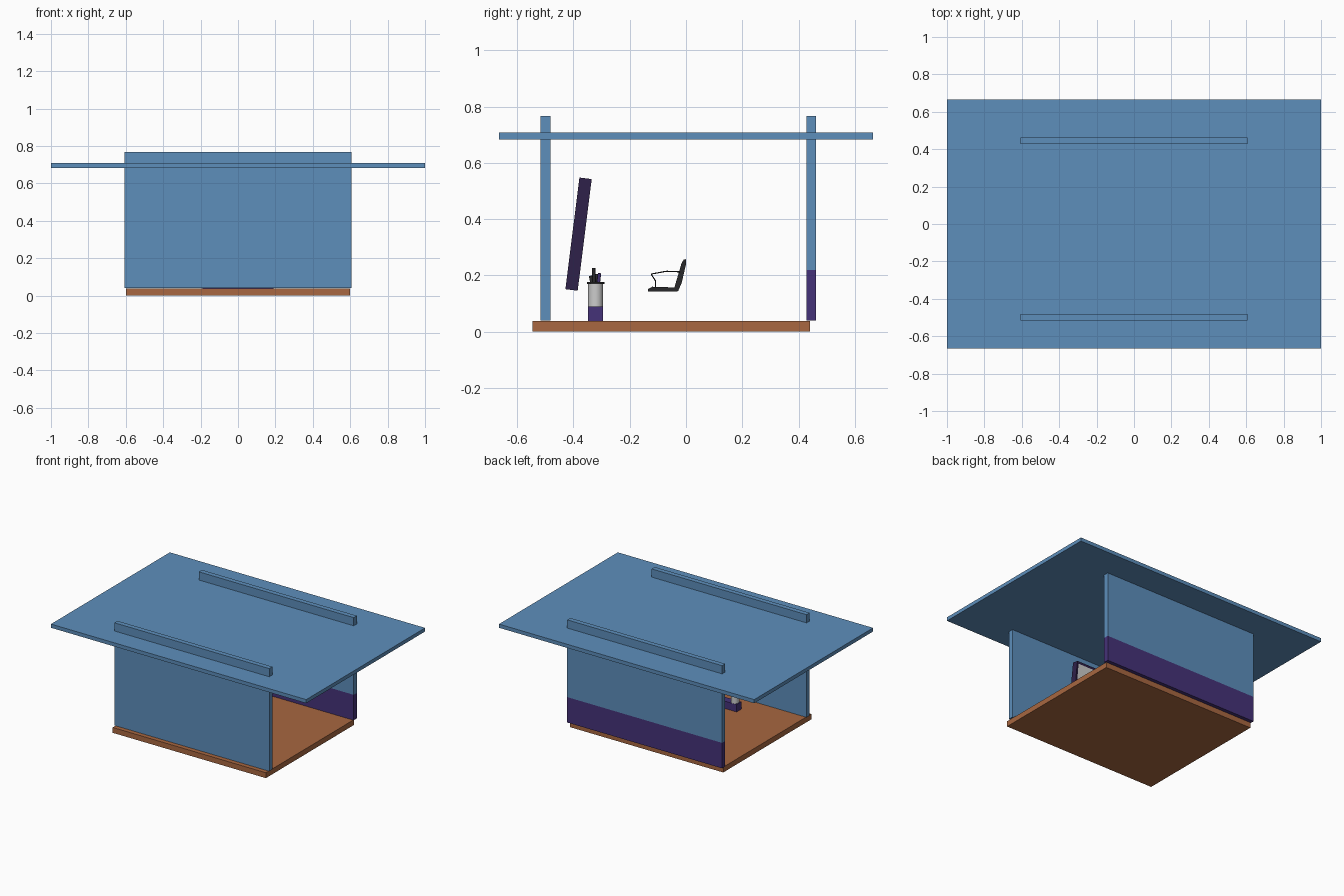
import bpy, bmesh, math
from mathutils import Vector, Matrix

if "Cube" in bpy.data.objects:
    bpy.data.objects.remove(bpy.data.objects["Cube"])


def mat(name, r, g, b):
    m = bpy.data.materials.new(name)
    m.diffuse_color = (r, g, b, 1)
    m.use_nodes = True
    m.node_tree.nodes["Principled BSDF"].inputs["Base Color"].default_value = m.diffuse_color
    return m


BLUE = mat("blue panel", 0.110, 0.272, 0.500)
BROWN = mat("brown wood", 0.392, 0.136, 0.052)
PURPLE = mat("purple", 0.060, 0.032, 0.190)
DARK_PURPLE = mat("dark purple", 0.028, 0.015, 0.068)
GREY = mat("light grey", 0.600, 0.600, 0.600)
BLACK = mat("black", 0.022, 0.022, 0.024)


def finish(name, bm, *mats):
    bmesh.ops.recalc_face_normals(bm, faces=bm.faces)
    me = bpy.data.meshes.new(name)
    bm.to_mesh(me)
    bm.free()
    for m in mats:
        me.materials.append(m)
    ob = bpy.data.objects.new(name, me)
    bpy.context.collection.objects.link(ob)
    return ob


def box_bm(lo, hi):
    bm = bmesh.new()
    bmesh.ops.create_cube(bm, size=1)
    lo, hi = Vector(lo), Vector(hi)
    for v in bm.verts:
        v.co = (lo + hi) / 2 + v.co * (hi - lo)
    return bm


def rod(name, a, b, r, m, sides=16):
    a, b = Vector(a), Vector(b)
    bm = bmesh.new()
    bmesh.ops.create_cone(bm, cap_ends=True, segments=sides, radius1=r, radius2=r,
                          depth=(b - a).length)
    turn = (b - a).to_track_quat('Z', 'Y').to_matrix().to_4x4()
    bmesh.ops.transform(bm, matrix=Matrix.Translation((a + b) / 2) @ turn, verts=bm.verts)
    for f in bm.faces:
        f.smooth = len(f.verts) == 4
    return finish(name, bm, m)


def slab(name, profile, x0, x1, m):
    """Extrude a (y, z) profile along x."""
    bm = bmesh.new()
    face = bm.faces.new([bm.verts.new((x0, y, z)) for y, z in profile])
    new = bmesh.ops.extrude_face_region(bm, geom=[face])["geom"]
    bmesh.ops.translate(bm, vec=(x1 - x0, 0, 0),
                        verts=[v for v in new if isinstance(v, bmesh.types.BMVert)])
    return finish(name, bm, m)


# Base board, top panel and front wall
finish("base_board", box_bm((-0.6, -0.545, 0), (0.6, 0.44, 0.038)), BROWN)
finish("top_panel", box_bm((-1, -0.665, 0.683), (1, 0.665, 0.709)), BLUE)
finish("front_wall", box_bm((-0.607, -0.517, 0.04), (0.607, -0.482, 0.767)), BLUE)

# Back wall, purple below a level cut
bm = box_bm((-0.607, 0.428, 0.04), (0.607, 0.463, 0.767))
bmesh.ops.bisect_plane(bm, geom=bm.verts[:] + bm.edges[:] + bm.faces[:],
                       plane_co=(0, 0, 0.22), plane_no=(0, 0, 1))
for f in bm.faces:
    f.material_index = int(f.calc_center_median().z < 0.21)
finish("back_wall", bm, BLUE, PURPLE)

# Tilted screen with a light inset face turned to the back
bm = box_bm((-0.19, -0.022, -0.2), (0.19, 0.022, 0.2))
bm.faces.ensure_lookup_table()
display = max(bm.faces, key=lambda f: f.calc_center_median().y)
bmesh.ops.inset_region(bm, faces=[display], thickness=0.02, depth=-0.003)
display.material_index = 1
screen = finish("screen", bm, DARK_PURPLE, GREY)
screen.location = (0, -0.382, 0.347)
screen.rotation_euler.x = -0.125

# Low purple plinth with a pen cup
finish("plinth", box_bm((-0.19, -0.348, 0.036), (0.19, -0.295, 0.09)), PURPLE)
cx, cy = -0.16, -0.3215
rod("pen_cup", (cx, cy, 0.09), (cx, cy, 0.17), 0.0265, GREY, 32)
rod("cup_rim", (cx, cy, 0.169), (cx, cy, 0.177), 0.031, BLACK, 32)
pens = [(-0.019, -0.018, 0.198, BLACK), (0.005, -0.007, 0.227, BLACK),
        (-0.008, 0.004, 0.205, BLACK), (0.012, 0.014, 0.208, PURPLE)]
for i, (dx, dy, top, m) in enumerate(pens):
    rod(f"pen_{i + 1}", (cx + dx * 0.7, cy + dy * 0.7, 0.17), (cx + dx, cy + dy, top), 0.006, m, 12)

# Small chair facing the screen
slab("chair_seat", [(-0.135, 0.143), (-0.03, 0.143), (-0.025, 0.155), (-0.06, 0.158),
                    (-0.12, 0.16), (-0.135, 0.152)], -0.065, 0.065, BLACK)
slab("chair_back", [(-0.042, 0.155), (-0.028, 0.144), (-0.015, 0.175), (0.0, 0.24),
                    (0.0, 0.258), (-0.008, 0.257), (-0.016, 0.243), (-0.036, 0.175)],
     -0.06, 0.06, BLACK)
for side, x in (("left", -0.068), ("right", 0.068)):
    path = [(-0.108, 0.158), (-0.108, 0.18), (-0.124, 0.205), (-0.07, 0.215), (-0.022, 0.213)]
    for i, (p, q) in enumerate(zip(path, path[1:])):
        rod(f"{side}_armrest_{i + 1}", (x, *p), (x, *q), 0.002, BLACK, 8)
